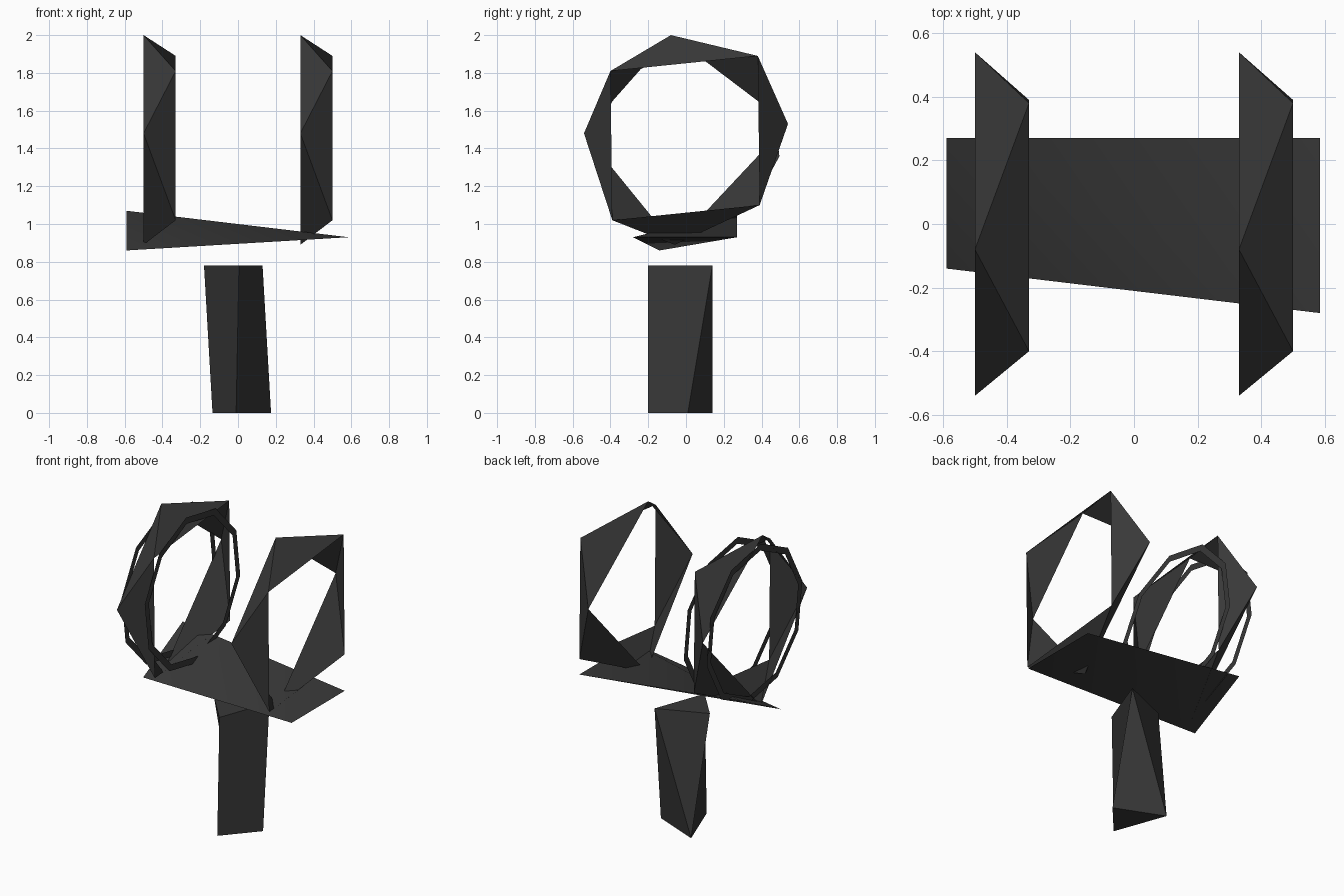
import bpy, bmesh, math

cube = bpy.data.objects.get("Cube")
if cube:
    bpy.data.objects.remove(cube)

# One dark grey colour
dark_grey = bpy.data.materials.new("dark_grey")
dark_grey.use_nodes = True
colour = (0.04, 0.04, 0.04, 1)
dark_grey.diffuse_color = colour
dark_grey.node_tree.nodes["Principled BSDF"].inputs["Base Color"].default_value = colour


def build(name, points, faces, smooth=False):
    """Mesh object from a few points and faces, normals made consistent."""
    bm = bmesh.new()
    verts = [bm.verts.new(p) for p in points]
    for f in faces:
        bm.faces.new([verts[i] for i in f])
    bmesh.ops.recalc_face_normals(bm, faces=bm.faces)
    mesh = bpy.data.meshes.new(name)
    bm.to_mesh(mesh)
    bm.free()
    mesh.materials.append(dark_grey)
    obj = bpy.data.objects.new(name, mesh)
    bpy.context.collection.objects.link(obj)
    if smooth:
        bpy.ops.object.select_all(action='DESELECT')
        obj.select_set(True)
        bpy.context.view_layer.objects.active = obj
        bpy.ops.object.shade_smooth_by_angle(angle=math.radians(30))
    return obj


# Open hoops: bands of triangles zigzagging between two twisted squares (y, z)
inner_square = [(-0.08, 2.0), (0.54, 1.53), (-0.06, 0.89), (-0.54, 1.48)]
outer_square = [(0.38, 1.89), (0.39, 1.10), (-0.39, 1.02), (-0.40, 1.81)]


def hoop(name, x_start, x_end):
    points = [(x_start, y, z) for y, z in inner_square]
    points += [(x_end, y, z) for y, z in outer_square]
    faces = []
    for i in range(4):
        j = (i + 1) % 4
        faces += [(i, j, 4 + i), (j, 4 + j, 4 + i)]
    return build(name, points, faces)


hoop("right_hoop", -0.50, -0.33)
hoop("left_hoop", 0.33, 0.50)


# Thin flat ten-sided rims on both edges of the right hoop
def rim(name, x, sides=10, r_out=0.503, r_in=0.46):
    points = []
    for r in (r_out, r_in):
        for i in range(sides):
            a = math.radians(-10.5) + math.tau * i / sides
            points.append((x, r * math.cos(a), 1.45 + r * math.sin(a)))
    faces = [(i, (i + 1) % sides, sides + (i + 1) % sides, sides + i)
             for i in range(sides)]
    return build(name, points, faces)


rim("right_outer_rim", -0.497)
rim("right_inner_rim", -0.33)

# Wedge-shaped platform: a long flat tetrahedron
build("platform",
      [(-0.59, -0.14, 0.86), (-0.59, 0.27, 1.07),
       (0.585, -0.28, 0.93), (0.585, 0.27, 0.93)],
      [(0, 1, 2), (1, 3, 2), (0, 2, 3), (0, 3, 1)], smooth=True)

# Twisted three-sided post
top = [(0.13, 0.14), (0.005, -0.20), (-0.18, 0.01)]
bottom = [(0.175, 0.01), (-0.135, 0.14), (-0.01, -0.20)]
build("post",
      [(x, y, 0.78) for x, y in top] + [(x, y, 0) for x, y in bottom],
      [(0, 1, 2), (3, 4, 5), (0, 1, 5, 3), (1, 2, 4, 5), (0, 3, 4), (0, 4, 2)],
      smooth=True)
